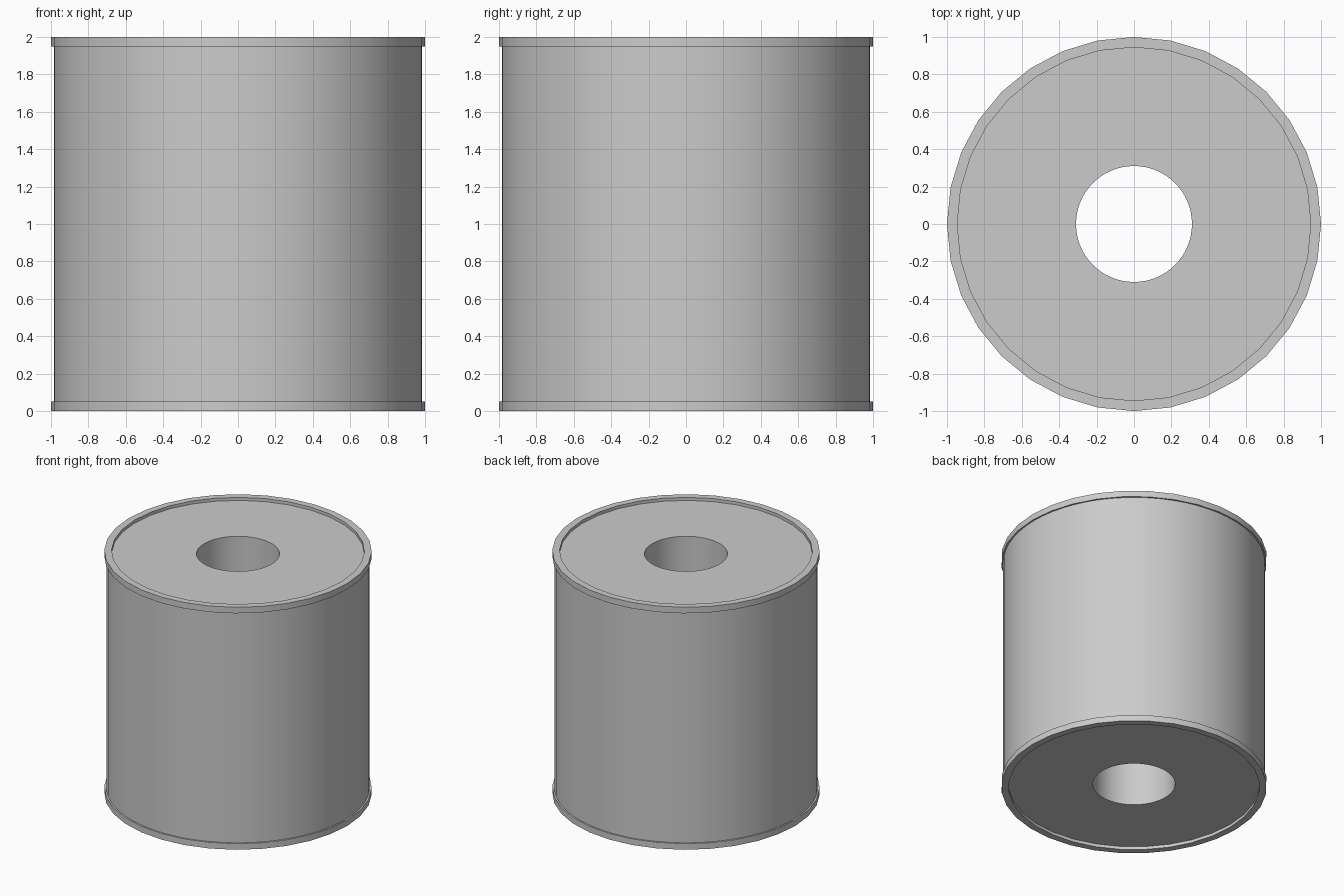
import bpy
import bmesh
from math import cos, sin, tau, radians

cube = bpy.data.objects.get("Cube")
if cube:
    bpy.data.objects.remove(cube, do_unlink=True)

GREY = (0.6, 0.6, 0.6, 1.0)
grey = bpy.data.materials.new("light grey")
grey.use_nodes = True
grey.diffuse_color = GREY
grey.node_tree.nodes["Principled BSDF"].inputs["Base Color"].default_value = GREY


def tube(name, outer, inner, bottom, top, sides):
    """Hollow ring made by turning a rectangular section around z."""
    section = [(outer, bottom), (outer, top), (inner, top), (inner, bottom)]
    bm = bmesh.new()
    rings = []
    for i in range(sides):
        a = tau * i / sides
        rings.append([bm.verts.new((r * cos(a), r * sin(a), z)) for r, z in section])
    for i, ring in enumerate(rings):
        following = rings[(i + 1) % sides]
        for j in range(4):
            k = (j + 1) % 4
            bm.faces.new((ring[j], following[j], following[k], ring[k]))
    bmesh.ops.recalc_face_normals(bm, faces=bm.faces)
    mesh = bpy.data.meshes.new(name)
    bm.to_mesh(mesh)
    bm.free()
    mesh.materials.append(grey)
    obj = bpy.data.objects.new(name, mesh)
    bpy.context.collection.objects.link(obj)
    bpy.ops.object.select_all(action="DESELECT")
    obj.select_set(True)
    bpy.context.view_layer.objects.active = obj
    bpy.ops.object.shade_smooth_by_angle(angle=radians(30))
    return obj


# Main roll with its central bore, slightly recessed inside the rims
RECESS = 0.025
tube("roll_body", 0.985, 0.31, RECESS, 2 - RECESS, 64)

# Raised rims around both ends
RIM = 0.05
tube("bottom_rim", 1.0, 0.945, 0, RIM, 32)
tube("top_rim", 1.0, 0.945, 2 - RIM, 2, 32)
